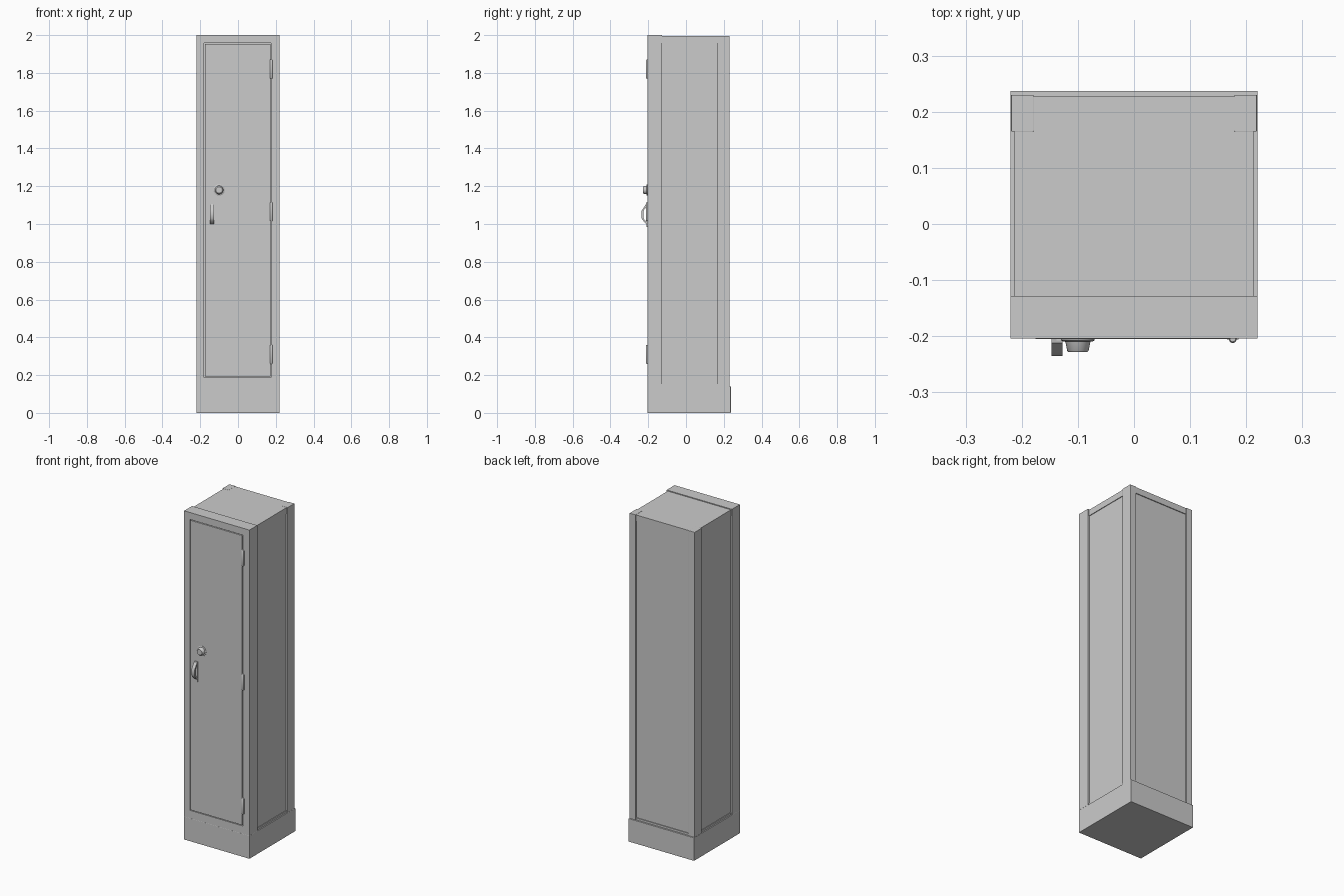
import bpy, bmesh, math
from mathutils import Matrix

if "Cube" in bpy.data.objects:
    bpy.data.objects.remove(bpy.data.objects["Cube"])


def finish(name, bm, smooth=False):
    bmesh.ops.recalc_face_normals(bm, faces=bm.faces[:])
    me = bpy.data.meshes.new(name)
    bm.to_mesh(me)
    bm.free()
    ob = bpy.data.objects.new(name, me)
    bpy.context.collection.objects.link(ob)
    if smooth:
        bpy.ops.object.select_all(action='DESELECT')
        ob.select_set(True)
        bpy.context.view_layer.objects.active = ob
        bpy.ops.object.shade_smooth_by_angle(angle=math.radians(35))
    return ob


def box_bm(x, y, z):
    bm = bmesh.new()
    size = [b - a for a, b in (x, y, z)]
    mid = [(a + b) / 2 for a, b in (x, y, z)]
    bmesh.ops.create_cube(bm, size=1, matrix=Matrix.Translation(mid) @ Matrix.Diagonal((*size, 1)))
    return bm


def box(name, x, y, z, bevel=0.0):
    ob = finish(name, box_bm(x, y, z))
    if bevel:
        m = ob.modifiers.new("bevel", 'BEVEL')
        m.width, m.segments = bevel, 2
    return ob


def lathe(name, profile, origin, rot=None, steps=32):
    # profile is (radius, height) spun about z, then placed
    bm = bmesh.new()
    vs = [bm.verts.new((r, 0, h)) for r, h in profile]
    es = [bm.edges.new(p) for p in zip(vs, vs[1:])]
    bmesh.ops.spin(bm, geom=vs + es, cent=(0, 0, 0), axis=(0, 0, 1),
                   angle=math.tau, steps=steps)
    bmesh.ops.remove_doubles(bm, verts=bm.verts[:], dist=1e-5)
    bm.transform(Matrix.Translation(origin) @ (rot or Matrix.Identity(4)))
    return finish(name, bm, True)


# plinth
box("base", (-0.22, 0.22), (-0.204, 0.237), (0, 0.14), 0.001)

# front frame with a sunken door opening
FX, FY, FZ = (-0.22, 0.22), (-0.204, -0.128), (0.14, 2.0)
DX, DZ = (-0.18, 0.176), (0.188, 1.958)
bm = box_bm(FX, FY, FZ)
front = min(bm.faces, key=lambda f: f.calc_center_median().y)
bmesh.ops.inset_region(bm, faces=[front], thickness=0.04)
for v in front.verts:
    v.co.x = DX[0] if v.co.x < 0 else DX[1]
    v.co.z = DZ[0] if v.co.z < 1 else DZ[1]
r = bmesh.ops.extrude_face_region(bm, geom=[front])
bmesh.ops.translate(bm, vec=(0, 0.018, 0),
                    verts=[g for g in r["geom"] if isinstance(g, bmesh.types.BMVert)])
bmesh.ops.delete(bm, geom=[front], context='FACES_ONLY')
finish("front_frame", bm)

# door
box("door", (DX[0] + 0.004, DX[1] - 0.004), (-0.205, -0.188), (DZ[0] + 0.004, DZ[1] - 0.004), 0.001)

# cabinet body, rails and rear corner posts
box("body", (-0.209, 0.209), (-0.13, 0.222), (0.13, 1.994))
box("top_rail", (-0.213, 0.213), (-0.13, 0.227), (1.958, 1.995))
box("bottom_rail", (-0.213, 0.213), (-0.13, 0.227), (0.13, 0.152))
for side, name in ((-1, "left"), (1, "right")):
    xs = sorted((side * 0.179, side * 0.219))
    box(name + "_rear_post", xs, (0.165, 0.23), (0.13, 1.996), 0.001)

# hinges: barrel plus leaf
for i, z in enumerate((1.82, 1.065, 0.31)):
    lathe(f"hinge_barrel_{i}", [(0, -0.05), (0.005, -0.05), (0.007, -0.047), (0.007, 0.047),
                                (0.005, 0.05), (0, 0.05)], (0.176, -0.205, z), steps=16)
    box(f"hinge_leaf_{i}", (0.166, 0.186), (-0.206, -0.2), (z - 0.045, z + 0.045))

# combination knob
lathe("lock_knob", [(0, 0), (0.03, 0), (0.03, 0.003), (0.027, 0.005), (0.023, 0.005),
                    (0.022, 0.007), (0.019, 0.022), (0.017, 0.024), (0, 0.024)],
      (-0.1, -0.204, 1.18), Matrix.Rotation(math.radians(90), 4, 'X'))

# pull handle: bent strip swept across x
path = [(-0.204, 1.107), (-0.212, 1.105), (-0.227, 1.082), (-0.235, 1.07), (-0.235, 1.03),
        (-0.227, 1.018), (-0.212, 1.002), (-0.204, 1.0),
        (-0.204, 1.012), (-0.208, 1.012), (-0.221, 1.024), (-0.226, 1.033), (-0.226, 1.067),
        (-0.221, 1.076), (-0.207, 1.095), (-0.204, 1.096)]
bm = bmesh.new()
face = bm.faces.new([bm.verts.new((-0.147, y, z)) for y, z in path])
r = bmesh.ops.extrude_face_region(bm, geom=[face])
bmesh.ops.translate(bm, vec=(0.02, 0, 0),
                    verts=[g for g in r["geom"] if isinstance(g, bmesh.types.BMVert)])
finish("handle", bm, True)
box("handle_plate", (-0.138, -0.126), (-0.208, -0.202), (0.985, 1.107))
